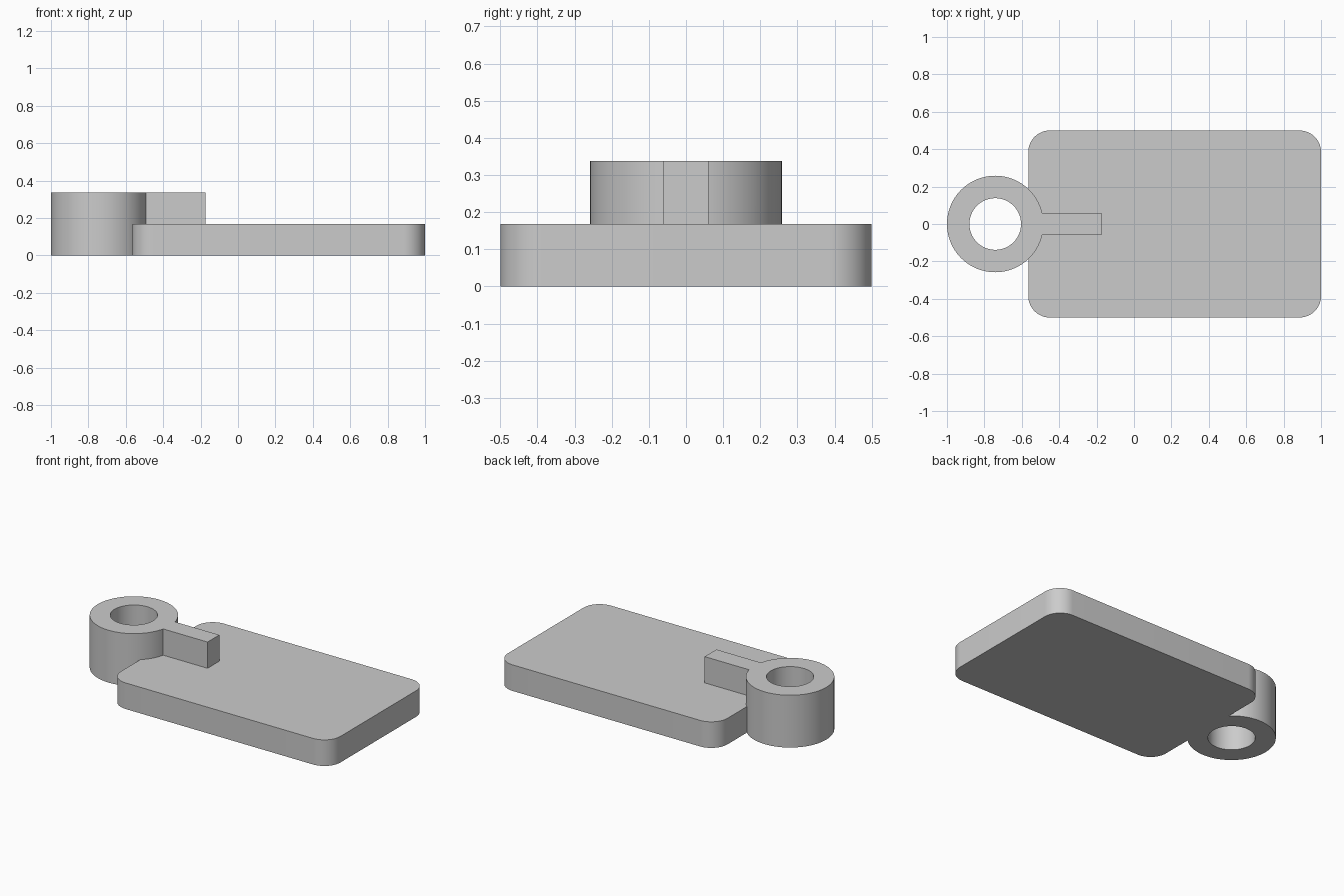
import bpy
import bmesh
from math import cos, sin, pi

cube = bpy.data.objects.get("Cube")
if cube:
    bpy.data.objects.remove(cube, do_unlink=True)

# Main dimensions
PLATE_TOP, TOP = 0.168, 0.337
RING_X, RING_R, HOLE_R = -0.742, 0.258, 0.138

grey = bpy.data.materials.new("light grey")
grey.use_nodes = True
grey.diffuse_color = (0.6, 0.6, 0.6, 1)
grey.node_tree.nodes["Principled BSDF"].inputs["Base Color"].default_value = grey.diffuse_color


def arc(cx, cy, r, start, end, steps):
    """Points along an arc, both ends included."""
    angles = [start + (end - start) * i / steps for i in range(steps + 1)]
    return [(cx + r * cos(a), cy + r * sin(a)) for a in angles]


def circle(cx, r, sides=96):
    return arc(cx, 0, r, 0, 2 * pi, sides)[:-1]


def rectangle(x0, x1, half_y, r=0):
    """Rectangle outline, with rounded corners if r is given."""
    corners = [(x1 - r, half_y - r), (x0 + r, half_y - r),
               (x0 + r, r - half_y), (x1 - r, r - half_y)]
    if not r:
        return corners
    return [p for i, (x, y) in enumerate(corners)
            for p in arc(x, y, r, i * pi / 2, (i + 1) * pi / 2, 16)]


def prism(name, outline, z0, z1):
    """Extrude an outline upwards from z0 to z1."""
    bm = bmesh.new()
    base = bm.faces.new([bm.verts.new((x, y, z0)) for x, y in outline])
    grown = bmesh.ops.extrude_face_region(bm, geom=[base], use_keep_orig=True)
    top = [v for v in grown["geom"] if isinstance(v, bmesh.types.BMVert)]
    bmesh.ops.translate(bm, verts=top, vec=(0, 0, z1 - z0))
    bmesh.ops.recalc_face_normals(bm, faces=bm.faces)
    mesh = bpy.data.meshes.new(name)
    bm.to_mesh(mesh)
    bm.free()
    mesh.materials.append(grey)
    obj = bpy.data.objects.new(name, mesh)
    bpy.context.collection.objects.link(obj)
    return obj


def combine(target, other, operation):
    """Apply a boolean and discard the second solid."""
    mod = target.modifiers.new(operation.lower(), "BOOLEAN")
    mod.operation, mod.object, mod.solver = operation, other, "EXACT"
    bpy.ops.object.modifier_apply(modifier=mod.name)
    bpy.data.objects.remove(other, do_unlink=True)


# Rounded plate, with the ring and its tab fused to it
plate = prism("plate_with_ring", rectangle(-0.565, 1, 0.5, 0.115), 0, PLATE_TOP)
ring = prism("ring", circle(RING_X, RING_R), 0, TOP)
tab = prism("tab", rectangle(RING_X + 0.19, -0.175, 0.06), PLATE_TOP / 2, TOP)
hole = prism("hole_cutter", circle(RING_X, HOLE_R), -0.1, TOP + 0.1)
hole.hide_render = True

bpy.ops.object.select_all(action="DESELECT")
plate.select_set(True)
bpy.context.view_layer.objects.active = plate
combine(plate, ring, "UNION")
combine(plate, tab, "UNION")
combine(plate, hole, "DIFFERENCE")
bpy.ops.object.shade_smooth_by_angle(angle=pi / 6)
